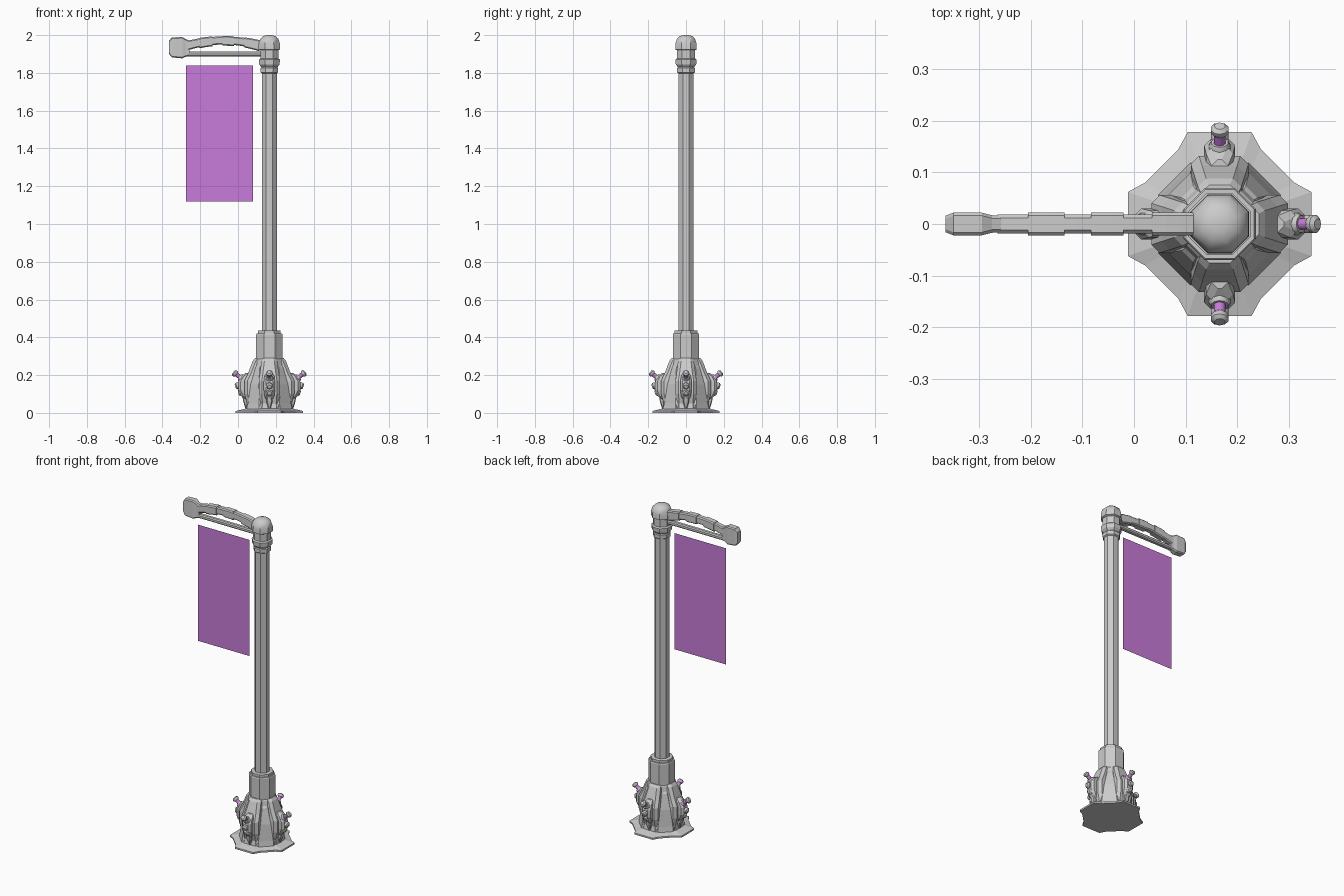
import bpy, bmesh
from math import cos, sin, pi, radians
from mathutils import Matrix, Vector

if "Cube" in bpy.data.objects:
    bpy.data.objects.remove(bpy.data.objects["Cube"])

CX = 0.166  # pole axis
AXIS = Matrix.Translation((CX, 0, 0))

purple = bpy.data.materials.new("purple_cloth")
purple.diffuse_color = (0.58, 0.2, 0.7, 1)
purple.use_nodes = True
purple.node_tree.nodes["Principled BSDF"].inputs["Base Color"].default_value = purple.diffuse_color


def loft(name, rings, matrix=AXIS, mat=None, smooth=None):
    """Skin a stack of equal-length closed rings and cap both ends."""
    bm = bmesh.new()
    vs = [[bm.verts.new(matrix @ Vector(p)) for p in r] for r in rings]
    n = len(vs[0])
    for a, b in zip(vs, vs[1:]):
        for i in range(n):
            j = (i + 1) % n
            bm.faces.new((a[i], a[j], b[j], b[i]))
    bm.faces.new(vs[0][::-1])
    bm.faces.new(vs[-1])
    bmesh.ops.recalc_face_normals(bm, faces=bm.faces)
    me = bpy.data.meshes.new(name)
    bm.to_mesh(me)
    bm.free()
    ob = bpy.data.objects.new(name, me)
    bpy.context.collection.objects.link(ob)
    if mat:
        me.materials.append(mat)
    if smooth:
        bpy.context.view_layer.objects.active = ob
        ob.select_set(True)
        bpy.ops.object.shade_smooth_by_angle(angle=radians(smooth))
        ob.select_set(False)
    return ob


def turned(name, profile, n=8, **kw):
    """Polygonal turning; profile is (flat-to-axis distance, height)."""
    k = 1 / cos(pi / n)
    rings = [[(a * k * cos((2 * i + 1) * pi / n), a * k * sin((2 * i + 1) * pi / n), z)
              for i in range(n)] for a, z in profile]
    return loft(name, rings, **kw)


def peg(name, turn, start, end, profile, **kw):
    """Turned peg between two (radius, z) points; profile is (radius, fraction)."""
    p, q = Vector((start[0], 0, start[1])), Vector((end[0], 0, end[1]))
    d = q - p
    m = turn @ Matrix.Translation(p) @ d.to_track_quat('Z', 'Y').to_matrix().to_4x4()
    turned(name, [(r, t * d.length) for r, t in profile], n=10, matrix=m, smooth=40, **kw)


def armour(name, turn, levels, chamfer, inner=0.03):
    """Chamfered plate rising up the base; levels are (z, reach, half width)."""
    rings = []
    for z, r, h in levels:
        c = h - chamfer
        rings.append([(inner, -h, z), (r - chamfer, -h, z), (r, -c, z),
                      (r, c, z), (r - chamfer, h, z), (inner, h, z)])
    loft(name, rings, matrix=turn)


# Ground plate with notched diagonal corners
quarter = [(0.178, -0.062), (0.178, 0.062), (0.145, 0.08), (0.08, 0.145)]
outline = []
for k in range(4):
    R = Matrix.Rotation(k * pi / 2, 3, 'Z')
    outline += [R @ Vector((x, y, 0)) for x, y in quarter]
loft("ground_plate", [[(p.x * s, p.y * s, z) for p in outline]
                      for s, z in ((1, 0), (1, 0.01), (0.72, 0.022))])

# Base body, collar and pole
turned("base_body", [(0.118, 0.015), (0.118, 0.04), (0.108, 0.06), (0.105, 0.14),
                     (0.09, 0.2), (0.074, 0.28), (0.066, 0.29)])
turned("collar", [(0.07, 0.27), (0.07, 0.415), (0.067, 0.42), (0.06, 0.42),
                  (0.06, 0.435), (0.05, 0.437)])
turned("pole", [(0.04, 0.42), (0.04, 1.81)])

# Four armoured sides, each with a fin, a round housing and a tilted canister
for k in range(4):
    turn = AXIS @ Matrix.Rotation(k * pi / 2, 4, 'Z')
    diag = AXIS @ Matrix.Rotation(k * pi / 2 + pi / 4, 4, 'Z')
    armour("side_armour", turn, [(0.018, 0.124, 0.055), (0.05, 0.118, 0.052), (0.1, 0.132, 0.056),
                                 (0.17, 0.132, 0.056), (0.21, 0.113, 0.05),
                                 (0.275, 0.088, 0.042), (0.29, 0.076, 0.036)], 0.016)
    armour("corner_panel", diag, [(0.018, 0.124, 0.05), (0.05, 0.119, 0.048), (0.15, 0.11, 0.036),
                                  (0.24, 0.088, 0.022), (0.25, 0.08, 0.02)], 0.006)
    armour("side_housing", turn, [(0.065, 0.128, 0.016), (0.09, 0.15, 0.026), (0.12, 0.164, 0.03),
                                  (0.165, 0.164, 0.03), (0.195, 0.148, 0.026),
                                  (0.212, 0.125, 0.016)], 0.012, 0.1)
    armour("lower_fin", turn, [(0.02, 0.126, 0.006), (0.06, 0.138, 0.016),
                               (0.1, 0.145, 0.012)], 0.005, 0.1)
    peg("canister_socket", turn, (0.115, 0.16), (0.158, 0.19),
        [(0.021, 0), (0.021, 0.8), (0.016, 1)])
    peg("canister", turn, (0.145, 0.181), (0.184, 0.211), [(0.011, 0), (0.011, 1)], mat=purple)
    peg("canister_cap", turn, (0.174, 0.203), (0.19, 0.216),
        [(0.012, 0), (0.017, 0.3), (0.017, 0.7), (0.01, 1)])
    for r, z, s in ((0.164, 0.145, 0.017), (0.148, 0.11, 0.017)):
        peg("side_knob", turn, (r - 0.03, z + 0.01), (r + 0.016, z - 0.006),
            [(s * 0.8, 0), (s * 0.8, 0.55), (s, 0.65), (s, 0.85), (s * 0.6, 1)])

# Pole head: ring and domed cap
turned("head_ring", [(0.04, 1.798), (0.047, 1.803), (0.047, 1.825), (0.043, 1.83), (0.054, 1.845),
                     (0.056, 1.87), (0.048, 1.876)])
turned("head_cap", [(0.048, 1.865), (0.048, 1.92), (0.057, 1.925), (0.056, 1.955), (0.048, 1.98),
                    (0.032, 1.995), (0.012, 2.0)], n=8, smooth=35)


def beam(name, stations):
    """Bar running along x; stations are (x, z low, z high, half depth)."""
    rings = []
    for x, lo, hi, h in stations:
        c = min(0.006, (hi - lo) * 0.3)
        rings.append([(x, -h + c, lo), (x, h - c, lo), (x, h, lo + c), (x, h, hi - c),
                      (x, h - c, hi), (x, -h + c, hi), (x, -h, hi - c), (x, -h, lo + c)])
    loft(name, rings, matrix=Matrix.Identity(4))


def arch(x, grow=0.0, h=0.018):
    t = (x + 0.075) / 0.19
    return (x, 1.95 - 0.03 * t * t - grow, 1.993 - 0.022 * t * t + grow * 0.4, h)


# Arm: straight lower bar, arched upper bar with sleeves, end block
beam("arm_lower_bar", [(-0.27, 1.888, 1.912, 0.014), (0.13, 1.888, 1.912, 0.014)])
beam("arm_arch", [arch(-0.265 + 0.38 * i / 10) for i in range(11)])
for x0, x1 in ((-0.205, -0.135), (-0.083, -0.02), (0.035, 0.115)):
    beam("arch_sleeve", [arch(x0 + (x1 - x0) * i / 3, 0.006, 0.022) for i in range(4)])
beam("arm_end_block", [(-0.365, 1.9, 1.97, 0.016), (-0.35, 1.882, 1.988, 0.022),
                       (-0.295, 1.877, 1.99, 0.022), (-0.275, 1.886, 1.978, 0.017),
                       (-0.257, 1.89, 1.972, 0.016)])

# Hanging banner, a single sheet
me = bpy.data.meshes.new("banner")
me.from_pydata([(-0.275, 0, 1.12), (0.08, 0, 1.12), (0.08, 0, 1.84), (-0.275, 0, 1.84)],
               [], [(0, 1, 2, 3)])
me.materials.append(purple)
bpy.context.collection.objects.link(bpy.data.objects.new("banner", me))
